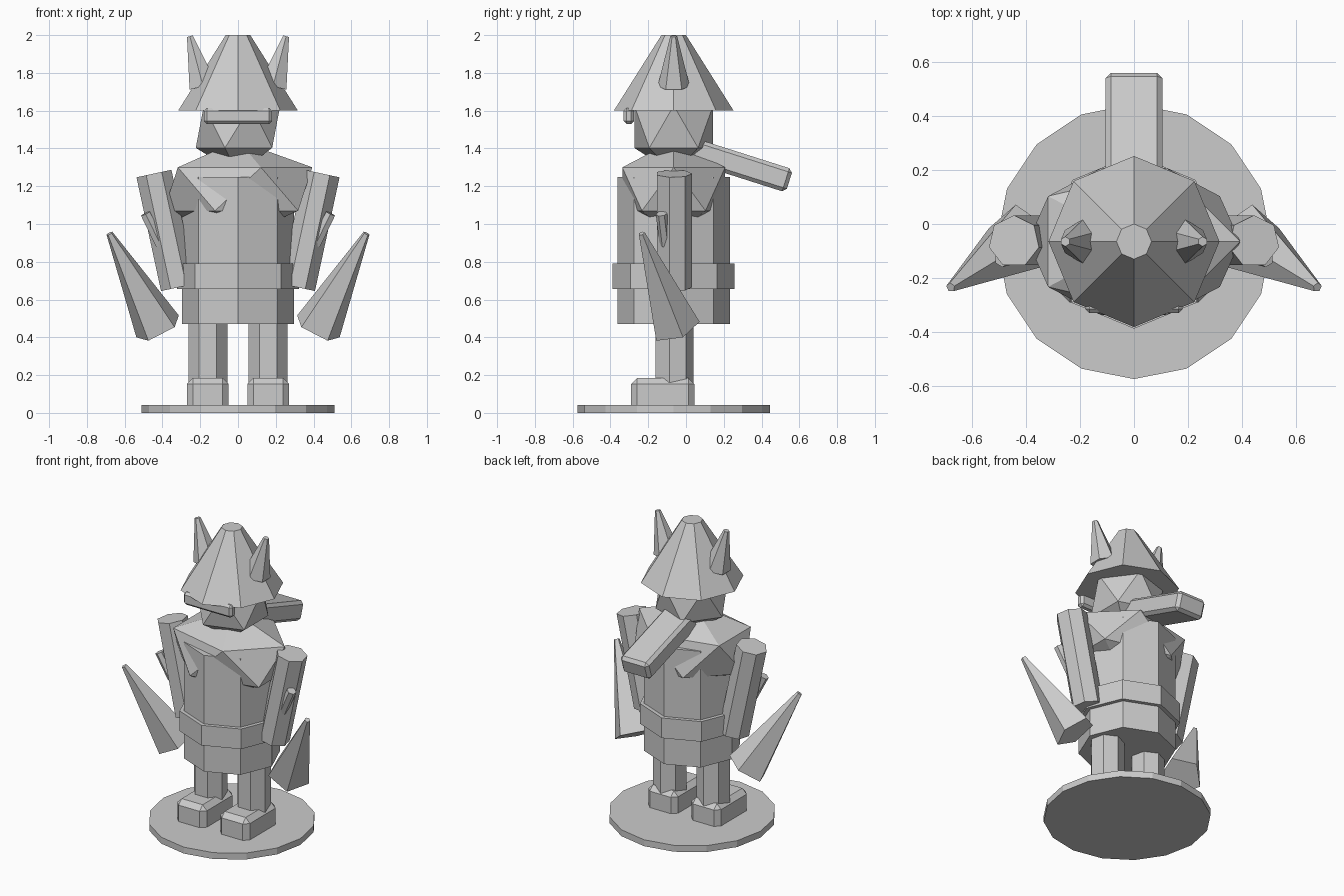
import bpy, bmesh
from mathutils import Vector, Matrix

cube = bpy.data.objects.get("Cube")
if cube:
    bpy.data.objects.remove(cube)

grey = bpy.data.materials.new("plain_grey")
grey.use_nodes = True
colour = (0.6, 0.6, 0.6, 1)
grey.diffuse_color = colour
grey.node_tree.nodes["Principled BSDF"].inputs["Base Color"].default_value = colour

CY = -0.065  # depth of the figure's central axis


def finish(name, bm):
    mesh = bpy.data.meshes.new(name)
    bmesh.ops.recalc_face_normals(bm, faces=bm.faces)
    bm.to_mesh(mesh)
    bm.free()
    mesh.materials.append(grey)
    obj = bpy.data.objects.new(name, mesh)
    bpy.context.scene.collection.objects.link(obj)
    return obj


def taper(name, sides, start, end, r_start, r_end):
    """Flat-sided cone or prism between two points, first corner towards +y."""
    start, end = Vector(start), Vector(end)
    z = (end - start).normalized()
    x = Vector((0, 1, 0)).cross(z).normalized()
    frame = Matrix((x, z.cross(x), z)).transposed().to_4x4()
    bm = bmesh.new()
    bmesh.ops.create_cone(bm, cap_ends=True, segments=sides, radius1=r_start,
                          radius2=r_end, depth=(end - start).length)
    bm.transform(Matrix.Translation((start + end) / 2) @ frame)
    return finish(name, bm)


def upright(name, sides, z0, z1, r0, r1, x=0):
    return taper(name, sides, (x, CY, z0), (x, CY, z1), r0, r1)


def chamfered_box(name, centre, size, chamfer, tilt=0):
    bm = bmesh.new()
    bmesh.ops.create_cube(bm, size=1, matrix=Matrix.Diagonal((*size, 1)))
    bmesh.ops.bevel(bm, geom=bm.edges[:], offset=chamfer, segments=1, affect='EDGES')
    bm.transform(Matrix.Translation(centre) @ Matrix.Rotation(tilt, 4, 'X'))
    return finish(name, bm)


def faceted_ball(name, z, radii):
    bm = bmesh.new()
    bmesh.ops.create_icosphere(bm, subdivisions=1, radius=1)
    bm.transform(Matrix.Translation((0, CY, z)) @ Matrix.Diagonal((*radii, 1)))
    return finish(name, bm)


# Stand, torso and head
upright("base", 16, 0, 0.043, 0.51, 0.51)
upright("torso", 8, 0.47, 1.25, 0.297, 0.297)
upright("belt", 8, 0.655, 0.79, 0.323, 0.323)
faceted_ball("shoulders", 1.185, (0.44, 0.32, 0.257))
faceted_ball("head", 1.515, (0.25, 0.245, 0.25))
upright("helmet", 8, 1.6, 2.0, 0.317, 0.065)
chamfered_box("visor", (0, -0.303, 1.572), (0.36, 0.054, 0.085), 0.015)

# Bar sloping down behind the neck
chamfered_box("back_bar", (0, 0.29, 1.31), (0.21, 0.54, 0.128), 0.02, -0.308)

# Paired parts
for side, s in (("left", 1), ("right", -1)):
    upright(side + "_leg", 7, 0.04, 0.48, 0.106, 0.106, s * 0.16)
    chamfered_box(side + "_foot", (s * 0.16, -0.123, 0.096), (0.22, 0.335, 0.178), 0.032)
    taper(side + "_arm", 7, (s * 0.315, CY, 0.665), (s * 0.445, CY, 1.267), 0.097, 0.097)
    taper(side + "_arm_peg", 6, (s * 0.41, -0.11, 0.89), (s * 0.49, -0.13, 1.055), 0.03, 0.03)
    taper(side + "_hand_blade", 5, (s * 0.42, -0.055, 0.447), (s * 0.68, -0.235, 0.95), 0.133, 0.018)
    taper(side + "_helmet_horn", 6, (s * 0.185, CY, 1.73), (s * 0.255, CY, 1.994), 0.085, 0.018)
